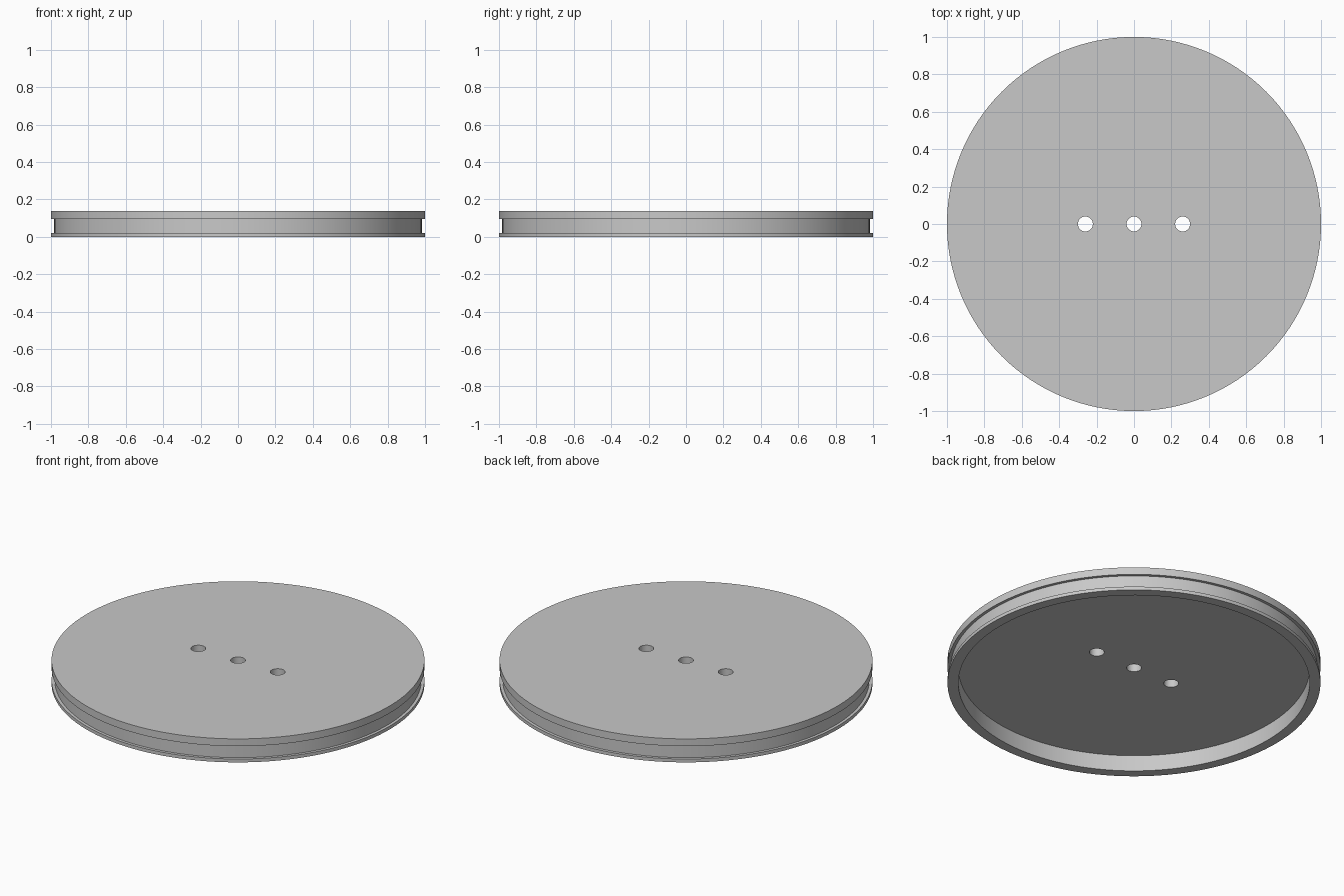
import bpy
import bmesh
from math import cos, sin, tau, radians

SEGMENTS = 128
HOLE_RADIUS = 0.04
HOLE_SPACING = 0.26

default_cube = bpy.data.objects.get("Cube")
if default_cube:
    bpy.data.objects.remove(default_cube, do_unlink=True)

grey = bpy.data.materials.new("light_grey")
grey.use_nodes = True
colour = (0.58, 0.58, 0.58, 1)
grey.diffuse_color = colour
grey.node_tree.nodes["Principled BSDF"].inputs["Base Color"].default_value = colour


def lathe(name, profile, segments, x=0):
    """Revolve (radius, z) points around a vertical axis and cap both ends."""
    bm = bmesh.new()
    angles = [tau * i / segments for i in range(segments)]
    rings = [[bm.verts.new((x + r * cos(a), r * sin(a), z)) for a in angles]
             for r, z in profile]
    for upper, lower in zip(rings, rings[1:]):
        for i in range(segments):
            j = (i + 1) % segments
            bm.faces.new((upper[i], lower[i], lower[j], upper[j]))
    bm.faces.new(rings[0])
    bm.faces.new(rings[-1][::-1])
    bmesh.ops.recalc_face_normals(bm, faces=bm.faces)
    mesh = bpy.data.meshes.new(name)
    bm.to_mesh(mesh)
    bm.free()
    obj = bpy.data.objects.new(name, mesh)
    bpy.context.collection.objects.link(obj)
    mesh.materials.append(grey)
    return obj


# Round lid: flat top, grooved rim, hollow underside
lid = lathe("grooved_lid", [
    (1.0, 0.139), (1.0, 0.096),        # upper band
    (0.983, 0.096), (0.983, 0.02),     # groove
    (1.0, 0.02), (1.0, 0.0),           # lower lip
    (0.942, 0.0), (0.942, 0.094),      # recess
], SEGMENTS)

# Three holes in a row through the lid
for i in (-1, 0, 1):
    cutter = lathe("hole_cutter", [(HOLE_RADIUS, 0.3), (HOLE_RADIUS, -0.1)],
                   32, i * HOLE_SPACING)
    cutter.hide_render = True
    cut = lid.modifiers.new("hole", 'BOOLEAN')
    cut.operation = 'DIFFERENCE'
    cut.solver = 'EXACT'
    cut.object = cutter
    bpy.ops.object.select_all(action='DESELECT')
    lid.select_set(True)
    bpy.context.view_layer.objects.active = lid
    bpy.ops.object.modifier_apply(modifier=cut.name)
    bpy.data.objects.remove(cutter, do_unlink=True)

bpy.ops.object.shade_smooth_by_angle(angle=radians(30))
